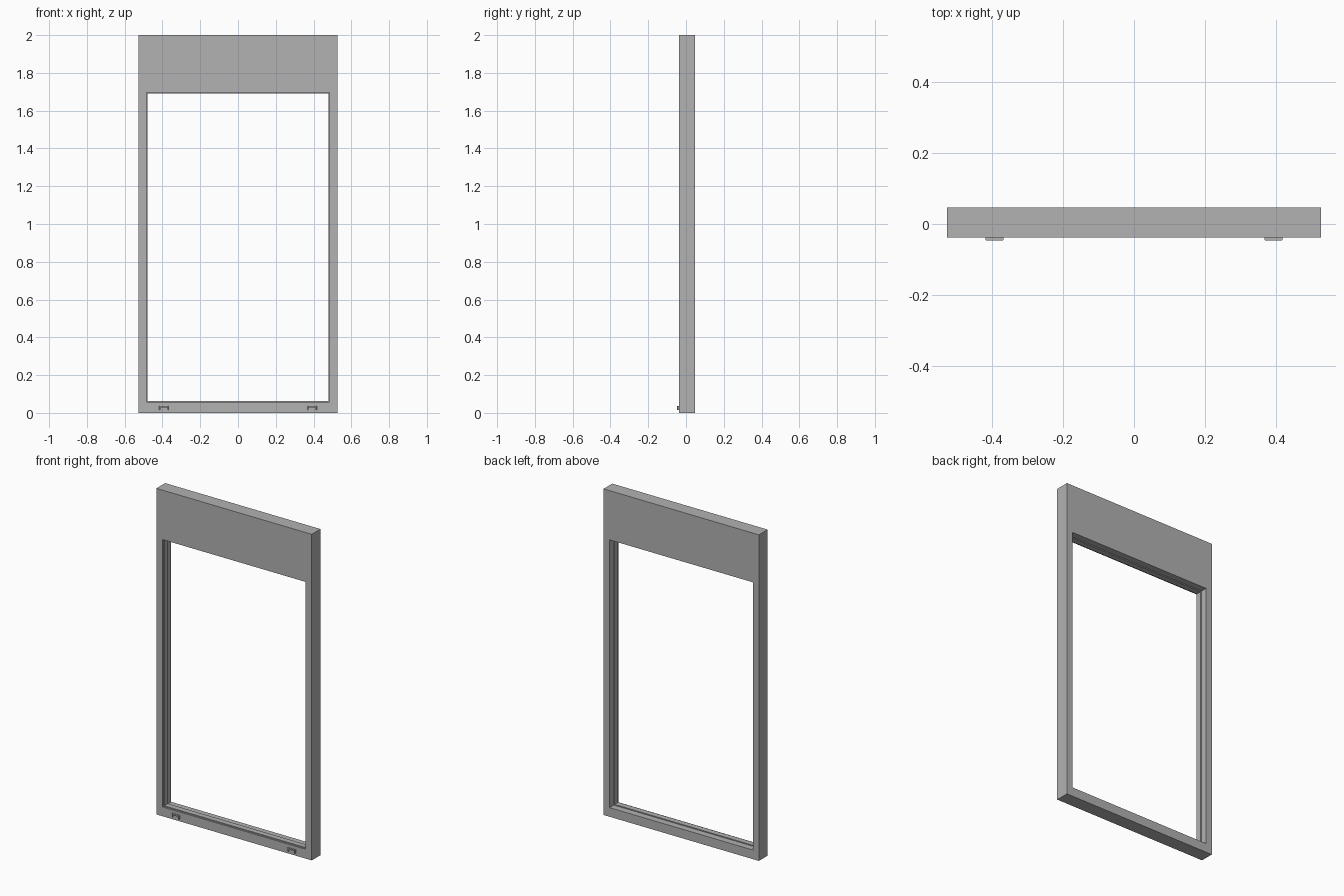
import bpy
import bmesh

# Remove the default cube only
cube = bpy.data.objects.get("Cube")
if cube:
    bpy.data.objects.remove(cube, do_unlink=True)

GREY = (0.445, 0.445, 0.445, 1.0)
mat = bpy.data.materials.new("light_grey")
mat.use_nodes = True
mat.diffuse_color = GREY
mat.node_tree.nodes["Principled BSDF"].inputs["Base Color"].default_value = GREY

FRONT, BACK = -0.038, 0.0465
HALF_WIDTH, HEIGHT = 0.527, 2.0
OPEN_HALF, OPEN_LOW, OPEN_HIGH = 0.48, 0.062, 1.692


def finish(name, bm):
    bmesh.ops.recalc_face_normals(bm, faces=bm.faces)
    mesh = bpy.data.meshes.new(name)
    bm.to_mesh(mesh)
    bm.free()
    mesh.materials.append(mat)
    obj = bpy.data.objects.new(name, mesh)
    bpy.context.collection.objects.link(obj)
    return obj


def bridge(bm, loop_a, loop_b):
    n = len(loop_a)
    for i in range(n):
        j = (i + 1) % n
        bm.faces.new((loop_a[i], loop_a[j], loop_b[j], loop_b[i]))


def rectangle(bm, half, low, high, y):
    corners = ((-half, low), (half, low), (half, high), (-half, high))
    return [bm.verts.new((x, y, z)) for x, z in corners]


def opening(bm, step, y):
    return rectangle(bm, OPEN_HALF + step, OPEN_LOW - step, OPEN_HIGH + step, y)


# Window frame with a deep header and stepped rebates around the opening
bm = bmesh.new()
loops = [rectangle(bm, HALF_WIDTH, 0, HEIGHT, FRONT)]
rebate = ((0.005, FRONT), (0.005, FRONT + 0.01), (0, FRONT + 0.01),
          (0, 0.006), (0.006, 0.006), (0.006, BACK))
loops += [opening(bm, step, y) for step, y in rebate]
loops.append(rectangle(bm, HALF_WIDTH, 0, HEIGHT, BACK))
for i, loop in enumerate(loops):
    bridge(bm, loop, loops[(i + 1) % len(loops)])
finish("window_frame", bm)


# Drain hoods on the bottom rail, open underneath and tapered to the front
def drain_hood(name, center):
    w, leg, low, roof, top = 0.026, 0.021, 0.015, 0.029, 0.037
    outline = ((-w, low), (-leg, low), (-leg, roof), (leg, roof),
               (leg, low), (w, low), (w, top), (-w, top))
    bm = bmesh.new()
    rings = []
    for y, scale in ((FRONT + 0.001, 1), (FRONT - 0.005, 1), (FRONT - 0.0085, 0.88)):
        rings.append([bm.verts.new((center + x * scale, y, z)) for x, z in outline])
    bridge(bm, rings[0], rings[1])
    bridge(bm, rings[1], rings[2])
    bm.faces.new(rings[0])
    bm.faces.new(rings[2])
    finish(name, bm)


for side, center in (("left", 0.393), ("right", -0.393)):
    drain_hood("drain_hood_" + side, center)
